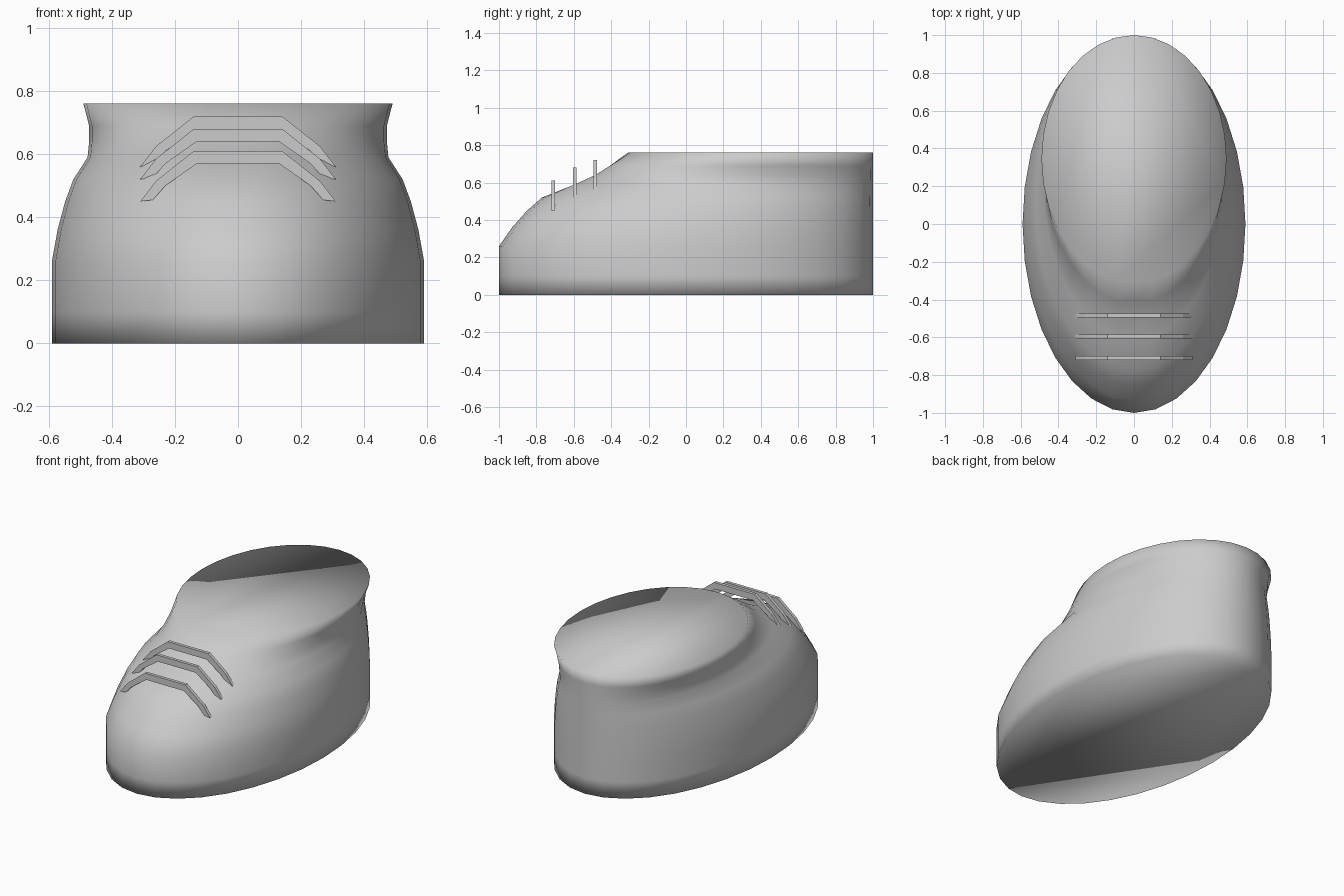
import bpy, bmesh, math

if "Cube" in bpy.data.objects:
    bpy.data.objects.remove(bpy.data.objects["Cube"])

grey = bpy.data.materials.new("plain_grey")
grey.diffuse_color = (0.6, 0.6, 0.6, 1)
grey.use_nodes = True
grey.node_tree.nodes["Principled BSDF"].inputs["Base Color"].default_value = grey.diffuse_color
SEGS = 32


def finish(name, bm, smooth):
    bmesh.ops.recalc_face_normals(bm, faces=bm.faces)
    mesh = bpy.data.meshes.new(name)
    bm.to_mesh(mesh)
    bm.free()
    mesh.materials.append(grey)
    for p in mesh.polygons:
        p.use_smooth = smooth
    obj = bpy.data.objects.new(name, mesh)
    bpy.context.collection.objects.link(obj)
    return obj


# Shoe shell: stacked ellipses (height, half width, front y, back y, tongue groove)
rings = [
    (0.00, 0.59, -1.00, 1.00, 0),
    (0.10, 0.59, -1.00, 1.00, 0),
    (0.26, 0.59, -1.00, 1.00, 0),
    (0.36, 0.572, -0.93, 1.00, 0),
    (0.45, 0.548, -0.85, 1.00, 0),
    (0.52, 0.522, -0.77, 1.00, 0),
    (0.59, 0.477, -0.61, 1.00, 0.03),
    (0.64, 0.472, -0.50, 1.00, 0.03),
    (0.69, 0.472, -0.42, 1.00, 0.02),
    (0.76, 0.49, -0.31, 1.00, 0),
]
bm = bmesh.new()
loops = []
for z, a, front, back, groove in rings:
    loop = []
    for i in range(SEGS):
        t = 2 * math.pi * i / SEGS
        x = a * math.sin(t)
        y = (front + back) / 2 - (back - front) / 2 * math.cos(t)
        if i == 0:
            y += groove
        loop.append(bm.verts.new((x, y, z)))
    loops.append(loop)
for lo, hi in zip(loops, loops[1:]):
    for i in range(SEGS):
        j = (i + 1) % SEGS
        bm.faces.new((lo[i], lo[j], hi[j], hi[i]))
bm.faces.new(loops[0])
bm.faces.new(loops[-1])
finish("shoe_shell", bm, True)

# Laces: flat bent strips across the tongue
outer = [(-0.31, 0.56), (-0.26, 0.625), (-0.14, 0.72)]
inner = [(-0.27, 0.565), (-0.23, 0.61), (-0.13, 0.68)]
outer += [(-x, z) for x, z in reversed(outer)]
inner += [(-x, z) for x, z in reversed(inner)]
for n, (y, drop) in enumerate([(-0.485, 0), (-0.595, 0.04), (-0.71, 0.11)]):
    bm = bmesh.new()
    sections = []
    for (xo, zo), (xi, zi) in zip(outer, inner):
        sections.append([bm.verts.new(c) for c in (
            (xo, y - 0.01, zo - drop), (xo, y + 0.01, zo - drop),
            (xi, y + 0.01, zi - drop), (xi, y - 0.01, zi - drop))])
    for s, t in zip(sections, sections[1:]):
        for i in range(4):
            j = (i + 1) % 4
            bm.faces.new((s[i], s[j], t[j], t[i]))
    bm.faces.new(sections[0])
    bm.faces.new(sections[-1])
    finish(f"lace_{n + 1}", bm, False)
